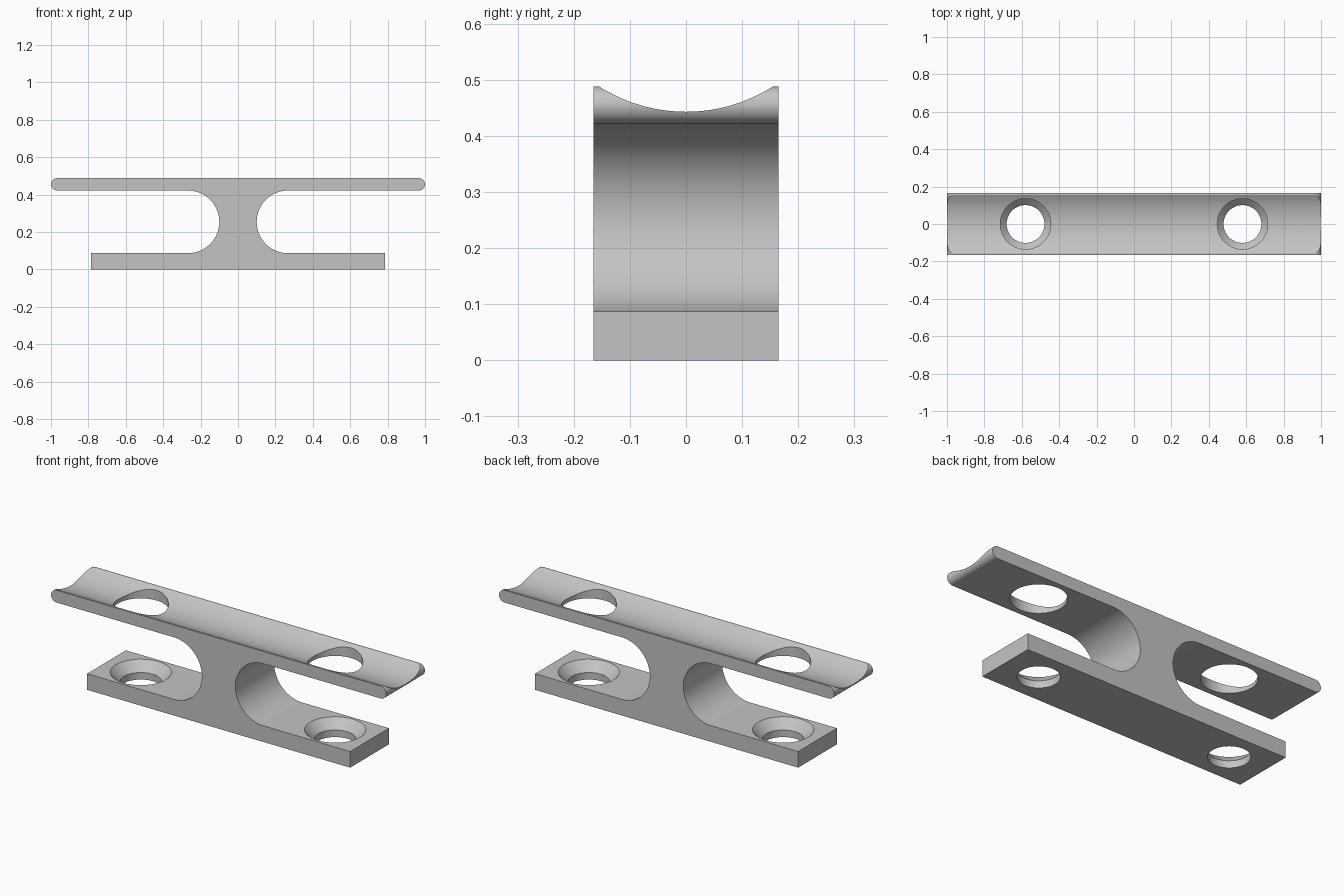
import bpy, bmesh
from math import sin, cos, pi, radians
from mathutils import Matrix

if "Cube" in bpy.data.objects:
    bpy.data.objects.remove(bpy.data.objects["Cube"])

HALF_DEPTH = 0.165
BASE_X, BASE_TOP = 0.785, 0.087
BAR_BOTTOM, BAR_TOP = 0.422, 0.488
NECK_X = 0.1
HOLE_X = 0.58

grey = bpy.data.materials.new("plain grey")
grey.use_nodes = True
colour = (0.55, 0.55, 0.55, 1)
grey.diffuse_color = colour
grey.node_tree.nodes["Principled BSDF"].inputs["Base Color"].default_value = colour


def make_object(name, bm):
    bmesh.ops.recalc_face_normals(bm, faces=bm.faces)
    mesh = bpy.data.meshes.new(name)
    bm.to_mesh(mesh)
    bm.free()
    mesh.materials.append(grey)
    obj = bpy.data.objects.new(name, mesh)
    bpy.context.collection.objects.link(obj)
    return obj


def arc(cx, cz, r, start, end, steps):
    angles = [radians(start + (end - start) * i / steps) for i in range(steps + 1)]
    return [(cx + r * cos(a), cz + r * sin(a)) for a in angles]


def lathe_cutter(name, x, profile):
    """Spin a radius/height profile around a vertical axis."""
    n = 64
    bm = bmesh.new()
    rings = [[bm.verts.new((x + r * cos(2 * pi * i / n), r * sin(2 * pi * i / n), z))
              for i in range(n)] for r, z in profile]
    for low, high in zip(rings, rings[1:]):
        for i in range(n):
            j = (i + 1) % n
            bm.faces.new((low[i], low[j], high[j], high[i]))
    bm.faces.new(rings[0])
    bm.faces.new(rings[-1])
    return make_object(name, bm)


# Body: one half of the side outline, mirrored and extruded through the depth
neck_r = (BAR_BOTTOM - BASE_TOP) / 2
end_r = (BAR_TOP - BAR_BOTTOM) / 2
half = [(BASE_X, 0), (BASE_X, BASE_TOP)]
half += arc(NECK_X + neck_r, BASE_TOP + neck_r, neck_r, 270, 90, 40)
half += arc(1 - end_r, BAR_BOTTOM + end_r, end_r, -90, 90, 20)
outline = half + [(-x, z) for x, z in reversed(half)]

bm = bmesh.new()
face = bm.faces.new([bm.verts.new((x, -HALF_DEPTH, z)) for x, z in outline])
extruded = bmesh.ops.extrude_face_region(bm, geom=[face])["geom"]
bmesh.ops.translate(bm, vec=(0, 2 * HALF_DEPTH, 0),
                    verts=[v for v in extruded if isinstance(v, bmesh.types.BMVert)])
body = make_object("cleat_body", bm)

# Shallow round groove along the top of the bar
GROOVE_R, GROOVE_BOTTOM = 0.289, 0.443
bm = bmesh.new()
place = Matrix.Translation((0, 0, GROOVE_BOTTOM + GROOVE_R)) @ Matrix.Rotation(pi / 2, 4, "Y")
bmesh.ops.create_cone(bm, cap_ends=True, segments=128, radius1=GROOVE_R,
                      radius2=GROOVE_R, depth=2.4, matrix=place)
cutters = [make_object("groove_cutter", bm)]

# Access holes in the bar and countersunk screw holes in the base
for side, x in (("left", HOLE_X), ("right", -HOLE_X)):
    cutters.append(lathe_cutter(side + "_access_cutter", x, [(0.135, 0.35), (0.135, 0.6)]))
    cutters.append(lathe_cutter(side + "_screw_cutter", x,
                                [(0.101, -0.1), (0.101, 0.038), (0.15, BASE_TOP), (0.17, 0.107)]))

bpy.ops.object.select_all(action="DESELECT")
bpy.context.view_layer.objects.active = body
body.select_set(True)
for cutter in cutters:
    cut = body.modifiers.new(cutter.name, "BOOLEAN")
    cut.operation = "DIFFERENCE"
    cut.solver = "EXACT"
    cut.object = cutter
    cutter.hide_render = True
    bpy.ops.object.modifier_apply(modifier=cut.name)
for cutter in cutters:
    bpy.data.objects.remove(cutter)

# Smooth curves, crisp edges
bpy.ops.object.shade_smooth_by_angle(angle=radians(25))
weighted = body.modifiers.new("even shading", "WEIGHTED_NORMAL")
weighted.keep_sharp = True
